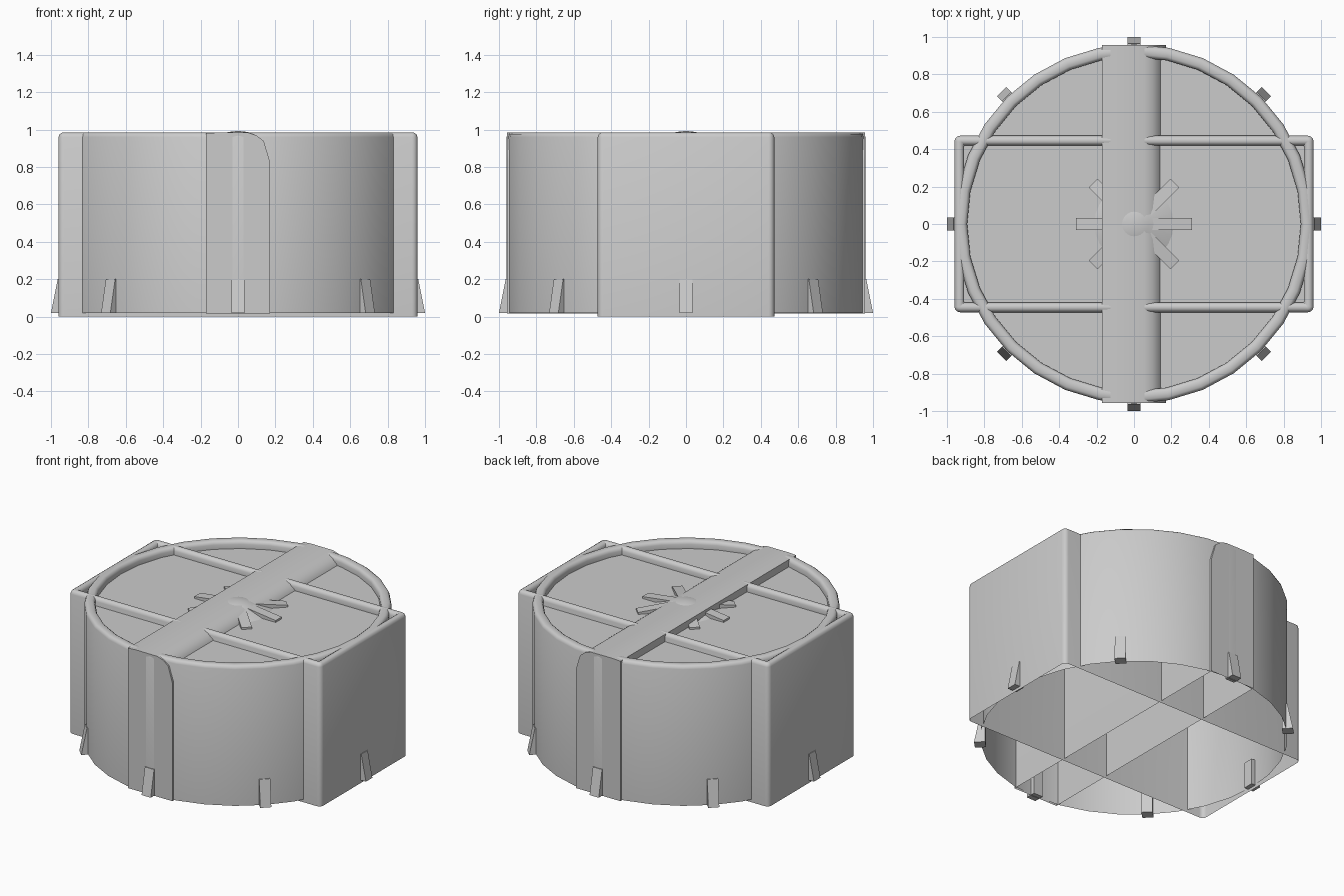
import bpy, bmesh
from math import sin, cos, pi, radians
from mathutils import Matrix

if "Cube" in bpy.data.objects:
    bpy.data.objects.remove(bpy.data.objects["Cube"])


def finish(bm, name, angle=35):
    mesh = bpy.data.meshes.new(name)
    bmesh.ops.recalc_face_normals(bm, faces=bm.faces)
    bm.to_mesh(mesh)
    bm.free()
    ob = bpy.data.objects.new(name, mesh)
    bpy.context.collection.objects.link(ob)
    bpy.ops.object.select_all(action='DESELECT')
    ob.select_set(True)
    bpy.context.view_layer.objects.active = ob
    bpy.ops.object.shade_smooth_by_angle(angle=radians(angle))
    return ob


def shell(name, outline, levels):
    """Open-bottomed skin: stacked loops of outline(inset), last one capped."""
    bm = bmesh.new()
    loops = [[bm.verts.new((x, y, z)) for x, y in outline(inset)] for inset, z in levels]
    n = len(loops[0])
    for a, b in zip(loops, loops[1:]):
        for i in range(n):
            j = (i + 1) % n
            bm.faces.new((a[i], a[j], b[j], b[i]))
    bm.faces.new(loops[-1])
    return finish(bm, name)


def circle(radius, n=32):
    return lambda d: [((radius - d) * cos(2 * pi * i / n), (radius - d) * sin(2 * pi * i / n))
                      for i in range(n)]


def rounded_rect(hx, hy, r):
    def outline(d):
        rr = max(r - d, 0.004)
        pts = []
        for k, (sx, sy) in enumerate(((1, 1), (-1, 1), (-1, -1), (1, -1))):
            for s in range(5):
                a = (k + s / 4) * pi / 2
                pts.append((sx * (hx - d - rr) + rr * cos(a), sy * (hy - d - rr) + rr * sin(a)))
        return pts
    return outline


def rim(bottom, width, roof):
    return [(0, bottom), (0, 0.96), (0.006, 0.975), (0.018, 0.983), (width - 0.018, 0.983),
            (width - 0.006, 0.975), (width, 0.96), (width, roof)]


# round drum and crossing box, both with raised rims around a sunken roof
shell("round_drum", circle(0.96), rim(0.02, 0.068, 0.93))
shell("side_box", rounded_rect(0.96, 0.472, 0.03), rim(0.0, 0.052, 0.932))

# central spine with one rounded shoulder
bm = bmesh.new()
profile = [(-0.17, 0.016), (-0.17, 0.98), (-0.11, 0.984), (0.055, 0.983), (0.10, 0.968),
           (0.138, 0.938), (0.17, 0.83), (0.17, 0.016)]
ends = [[bm.verts.new((x, y, z)) for x, z in profile] for y in (-0.957, 0.957)]
for i in range(len(profile) - 1):
    bm.faces.new((ends[0][i], ends[0][i + 1], ends[1][i + 1], ends[1][i]))
for e in ends:
    bm.faces.new(e)
finish(bm, "central_spine", 45)


def radial_blocks(name, profile, width):
    """Eight copies of an (r, z) profile, given a width and spun around z."""
    bm = bmesh.new()
    for k in range(8):
        rot = Matrix.Rotation(k * pi / 4, 4, 'Z')
        sides = [[bm.verts.new((r, y, z)) for r, z in profile] for y in (-width / 2, width / 2)]
        n = len(profile)
        for i in range(n):
            j = (i + 1) % n
            bm.faces.new((sides[0][i], sides[0][j], sides[1][j], sides[1][i]))
        for s in sides:
            bm.faces.new(s)
        bmesh.ops.transform(bm, matrix=rot, verts=sides[0] + sides[1])
    return finish(bm, name)


# wedge feet around the base
radial_blocks("base_fins", [(0.93, 0.02), (1.0, 0.02), (0.964, 0.2), (0.93, 0.2)], 0.07)

# roof fan: low cone hub and spokes
radial_blocks("fan_spokes", [(0.05, 0.93), (0.31, 0.932), (0.31, 0.945), (0.05, 0.978)], 0.066)
shell("fan_hub", circle(0.215, 24), [(0, 0.931), (0.135, 0.98), (0.165, 0.987), (0.2, 0.991)])
